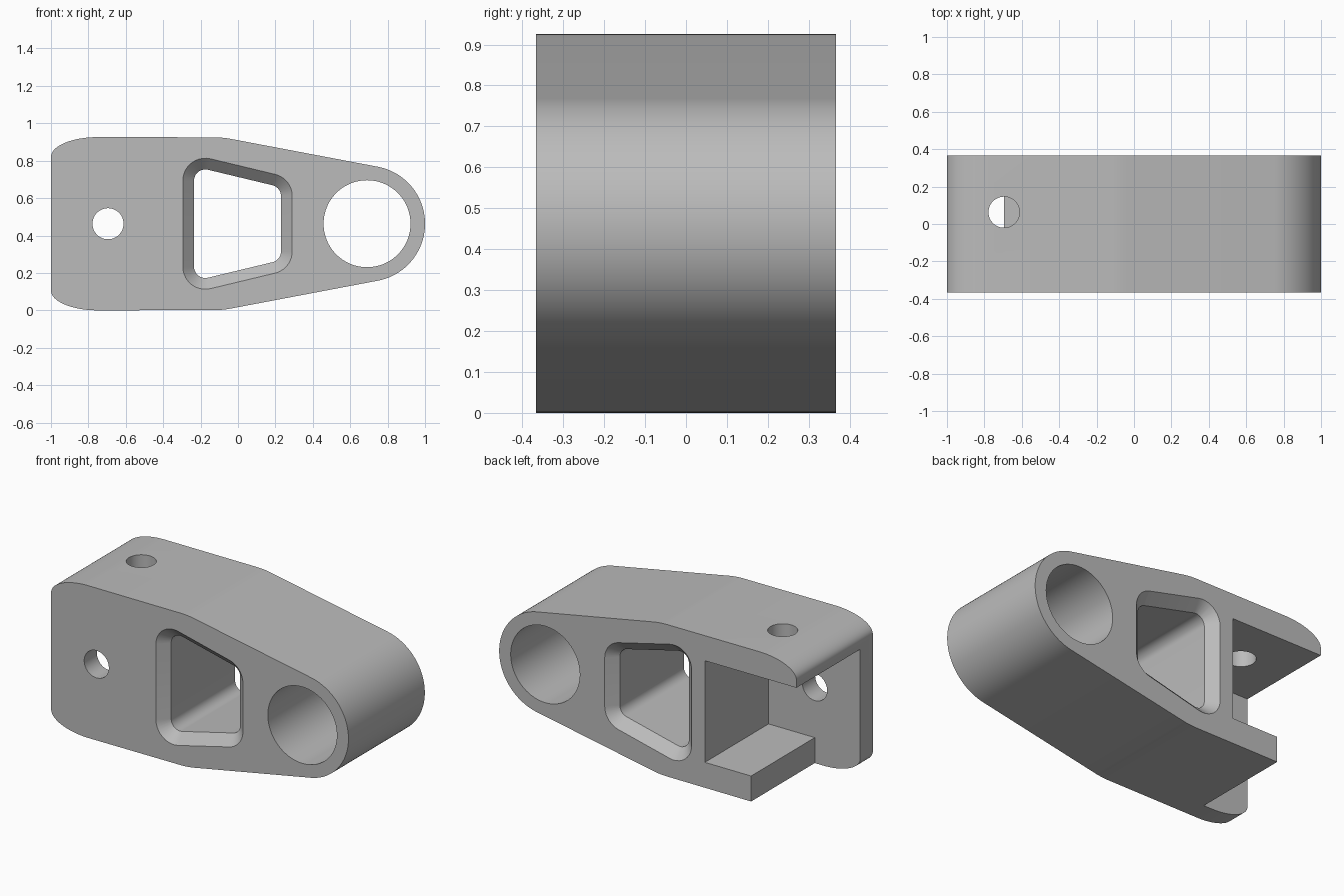
import bpy, bmesh, math
from mathutils import Vector, Matrix

cube = bpy.data.objects.get("Cube")
if cube:
    bpy.data.objects.remove(cube, do_unlink=True)

MID = 0.463          # height of the long axis
HALF = 0.367         # half of the body depth
WALL = -0.245        # inner face of the front wall
PIN_X, EYE_X = -0.695, 0.69

grey = bpy.data.materials.new("plain_grey")
grey.use_nodes = True
grey.diffuse_color = (0.5, 0.5, 0.5, 1)
grey.node_tree.nodes["Principled BSDF"].inputs["Base Color"].default_value = (0.5, 0.5, 0.5, 1)


def arc(cx, cz, rx, rz, a0, a1, n):
    angles = [math.radians(a0 + (a1 - a0) * i / n) for i in range(n + 1)]
    return [(cx + rx * math.cos(a), cz + rz * math.sin(a)) for a in angles]


def rounded(corners, radius, n=10):
    """Polygon with a circular fillet on every corner."""
    out = []
    for i, c in enumerate(corners):
        p = Vector(c)
        u = (Vector(corners[i - 1]) - p).normalized()
        v = (Vector(corners[(i + 1) % len(corners)]) - p).normalized()
        half = u.angle(v) / 2
        centre = p + (u + v).normalized() * radius / math.sin(half)
        start = p + u * radius / math.tan(half) - centre
        end = p + v * radius / math.tan(half) - centre
        sweep = start.angle_signed(end)
        for k in range(n + 1):
            out.append(tuple(centre + Matrix.Rotation(-sweep * k / n, 2) @ start))
    return out


def loft(name, rings):
    """Solid through (y, outline) rings, the outlines lying in the xz plane."""
    bm = bmesh.new()
    loops = [[bm.verts.new((x, y, z)) for x, z in pts] for y, pts in rings]
    for a, b in zip(loops, loops[1:]):
        for i in range(len(a)):
            bm.faces.new((a[i - 1], a[i], b[i], b[i - 1]))
    bm.faces.new(loops[0])
    bm.faces.new(loops[-1])
    bmesh.ops.recalc_face_normals(bm, faces=bm.faces)
    mesh = bpy.data.meshes.new(name)
    bm.to_mesh(mesh)
    bm.free()
    mesh.materials.append(grey)
    ob = bpy.data.objects.new(name, mesh)
    bpy.context.collection.objects.link(ob)
    return ob


def box(name, x0, x1, y0, y1, z0, z1):
    outline = [(x0, z0), (x1, z0), (x1, z1), (x0, z1)]
    return loft(name, [(y0, outline), (y1, outline)])


def cylinder(name, x, z, r, n=64):
    ring = arc(x, z, r, r, 0, 360, n)[:-1]
    return loft(name, [(-0.6, ring), (0.6, ring)])


def window_ring(d):
    """Tapered window outline grown outwards by d."""
    slope = 0.24
    x0, x1 = -0.235 - d, 0.23 + d
    top = lambda x: 0.286 - slope * (x + 0.15) + d * math.hypot(1, slope)
    corners = [(x0, MID - top(x0)), (x1, MID - top(x1)),
               (x1, MID + top(x1)), (x0, MID + top(x0))]
    return rounded(corners, 0.06 + d)


# Body outline: upper half from the round end to the square end, then mirrored
upper = arc(EYE_X, MID, 0.31, 0.31, 0, 79.3, 32)
upper += arc(-0.13, MID - 0.038, 0.5, 0.5, 79.3, 90, 5)
upper += arc(-0.75, 0.82, 0.25, 0.106, 90, 180, 20)
lower = [(x, 2 * MID - z) for x, z in reversed(upper[1:])]
outline = upper + lower
body = loft("bracket_body", [(-HALF, outline), (HALF, outline)])

# Cutters
inner, outer = window_ring(0), window_ring(0.08)
top_hole = cylinder("top_pin_hole", PIN_X, 0, 0.083)
top_hole.data.transform(Matrix.Translation((0, 0.063, 1.1)) @ Matrix.Rotation(math.pi / 2, 4, 'X'))
cutters = [
    cylinder("eye_hole", EYE_X, MID, 0.2325, 96),
    cylinder("front_pin_hole", PIN_X, MID, 0.083),
    top_hole,
    loft("window", [(-HALF - 0.02, outer), (-HALF + 0.06, inner),
                    (HALF - 0.06, inner), (HALF + 0.02, outer)]),
    box("rear_pocket", -1.2, -0.384, WALL, 0.6, 0.155, 0.773),
    box("lower_flange_trim", -1.2, PIN_X, WALL, 0.6, -0.2, 0.3),
]
bpy.context.view_layer.objects.active = body
for cutter in cutters:
    mod = body.modifiers.new(cutter.name, 'BOOLEAN')
    mod.operation = 'DIFFERENCE'
    mod.solver = 'EXACT'
    mod.object = cutter
    bpy.ops.object.modifier_apply(modifier=mod.name)
    bpy.data.objects.remove(cutter, do_unlink=True)

# Smooth curves, crisp edges
bpy.ops.object.select_all(action='DESELECT')
body.select_set(True)
bpy.ops.object.shade_smooth_by_angle(angle=math.radians(25))
